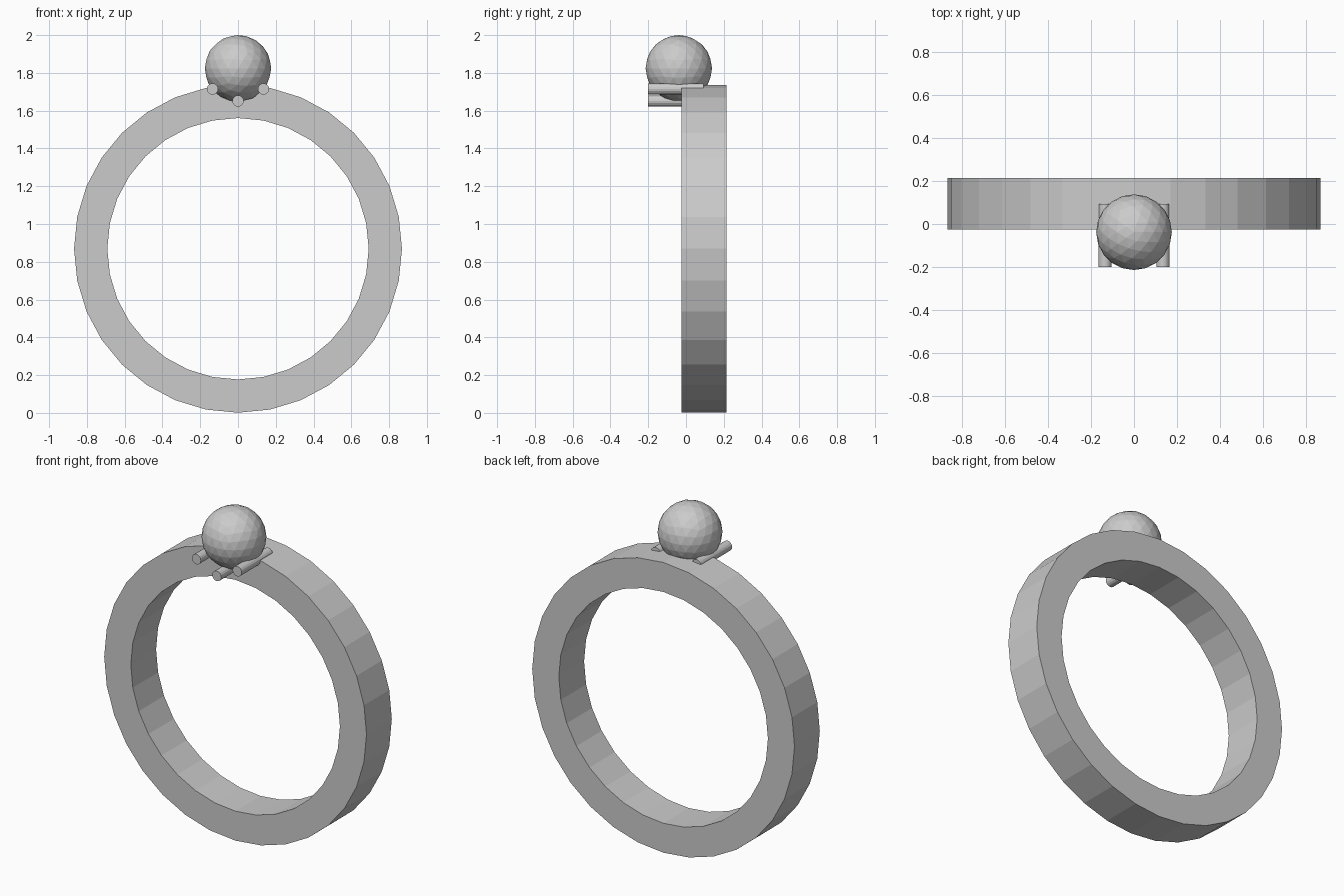
import bpy, bmesh
from math import cos, sin, tau, pi

if "Cube" in bpy.data.objects:
    bpy.data.objects.remove(bpy.data.objects["Cube"])


def add_mesh(name, bm):
    bmesh.ops.recalc_face_normals(bm, faces=bm.faces)
    mesh = bpy.data.meshes.new(name)
    bm.to_mesh(mesh)
    bm.free()
    obj = bpy.data.objects.new(name, mesh)
    bpy.context.collection.objects.link(obj)
    return obj


# Ring band: square section swept round 32 flat segments
SIDES, OUTER, INNER, CENTRE_Z = 32, 0.868, 0.692, 0.869
FRONT, BACK = -0.025, 0.214
section = [(OUTER, FRONT), (OUTER, BACK), (INNER, BACK), (INNER, FRONT)]
bm = bmesh.new()
rings = []
for i in range(SIDES):
    a = tau * i / SIDES
    rings.append([bm.verts.new((r * cos(a), y, CENTRE_Z + r * sin(a)))
                  for r, y in section])
for i in range(SIDES):
    p, q = rings[i], rings[(i + 1) % SIDES]
    for j in range(4):
        k = (j + 1) % 4
        bm.faces.new((p[j], p[k], q[k], q[j]))
add_mesh("band", bm)

# Faceted gem on top of the band
bpy.ops.mesh.primitive_ico_sphere_add(subdivisions=3, radius=0.176,
                                      location=(0, -0.038, 1.824))
bpy.context.object.name = "gem"

# Three prongs lying front to back under the gem
for name, x, z in (("prong_left", -0.135, 1.715),
                   ("prong_bottom", 0, 1.651),
                   ("prong_right", 0.135, 1.715)):
    bpy.ops.mesh.primitive_cylinder_add(vertices=16, radius=0.03, depth=0.294,
                                        location=(x, -0.054, z),
                                        rotation=(pi / 2, 0, 0))
    bpy.context.object.name = name
